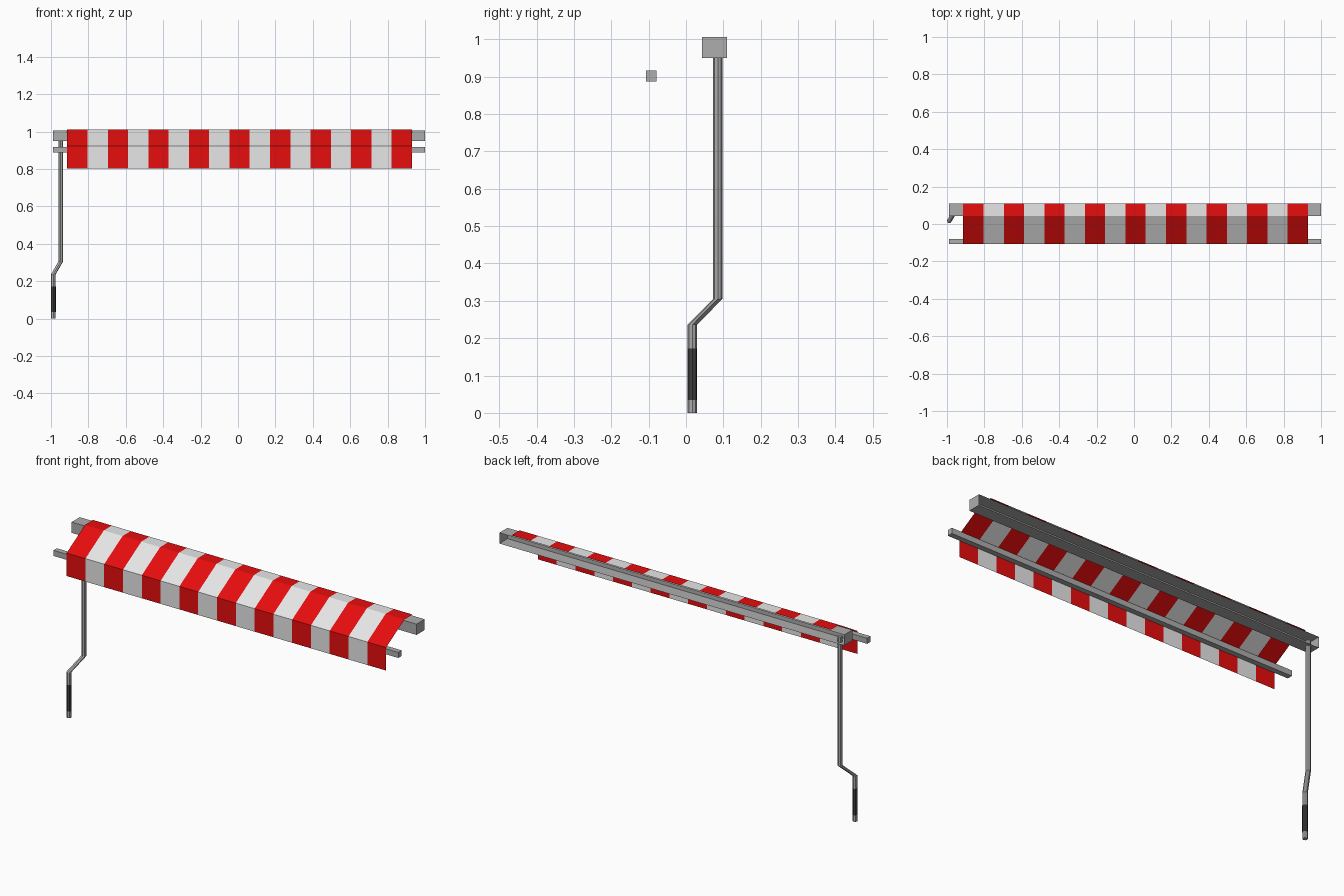
import bpy, bmesh
from mathutils import Vector

if "Cube" in bpy.data.objects:
    bpy.data.objects.remove(bpy.data.objects["Cube"])


def material(name, rgb):
    m = bpy.data.materials.new(name)
    m.diffuse_color = (*rgb, 1)
    m.use_nodes = True
    m.node_tree.nodes["Principled BSDF"].inputs["Base Color"].default_value = m.diffuse_color
    return m


RED = material("red_fabric", (0.8, 0.004, 0.004))
WHITE = material("white_fabric", (0.8, 0.8, 0.8))
METAL = material("grey_metal", (0.42, 0.42, 0.42))
GRIP = material("dark_grip", (0.05, 0.05, 0.05))


def finish(name, bm, *mats):
    mesh = bpy.data.meshes.new(name)
    bm.to_mesh(mesh)
    bm.free()
    for m in mats:
        mesh.materials.append(m)
    ob = bpy.data.objects.new(name, mesh)
    bpy.context.collection.objects.link(ob)
    return ob


def box(name, lo, hi, mat, open_back=False):
    bm = bmesh.new()
    bmesh.ops.create_cube(bm, size=1)
    for v in bm.verts:
        v.co = Vector(h if c > 0 else l for c, l, h in zip(v.co, lo, hi))
    bm.normal_update()
    if open_back:
        back = [f for f in bm.faces if f.normal.y > 0.9]
        bmesh.ops.delete(bm, geom=back, context='FACES')
    return finish(name, bm, mat)


def tube(name, path, radius, mat, sides=8):
    # horizontal rings along the path, so the bends are mitred
    bm = bmesh.new()
    rings = []
    for p in path:
        ring = bmesh.ops.create_circle(bm, segments=sides, radius=radius)["verts"]
        bmesh.ops.translate(bm, verts=ring, vec=p)
        rings.append(ring)
    for a, b in zip(rings, rings[1:]):
        for i in range(sides):
            j = (i + 1) % sides
            bm.faces.new((a[i], a[j], b[j], b[i]))
    bm.faces.new(rings[0])
    bm.faces.new(rings[-1])
    bmesh.ops.recalc_face_normals(bm, faces=bm.faces)
    ob = finish(name, bm, mat)
    bpy.context.view_layer.objects.active = ob
    ob.select_set(True)
    bpy.ops.object.shade_smooth_by_angle()
    ob.select_set(False)
    return ob


# Wall housing (open towards the wall) and front bar
box("housing", (-0.99, 0.043, 0.95), (1.0, 0.11, 1.006), METAL, open_back=True)
box("front_bar", (-0.99, -0.107, 0.887), (1.0, -0.079, 0.916), METAL)

# Striped fabric sheet: flat top, slope, hanging valance
profile = [(0.11, 1.012), (0.043, 1.012), (-0.108, 0.923), (-0.108, 0.803)]
stripes, x0, x1 = 17, -0.913, 0.93
bm = bmesh.new()
cols = [[bm.verts.new((x0 + (x1 - x0) * i / stripes, y, z)) for y, z in profile]
        for i in range(stripes + 1)]
for i, (a, b) in enumerate(zip(cols, cols[1:])):
    for k in range(len(profile) - 1):
        f = bm.faces.new((a[k], a[k + 1], b[k + 1], b[k]))
        f.material_index = i % 2
finish("awning_fabric", bm, RED, WHITE)

# Crank rod with bent handle, and its dark grip
tube("crank_rod", [(-0.987, 0.017, 0), (-0.987, 0.017, 0.236),
                   (-0.948, 0.085, 0.305), (-0.948, 0.085, 0.98)], 0.0125, METAL)
tube("crank_grip", [(-0.987, 0.017, 0.034), (-0.987, 0.017, 0.172)], 0.013, GRIP)
